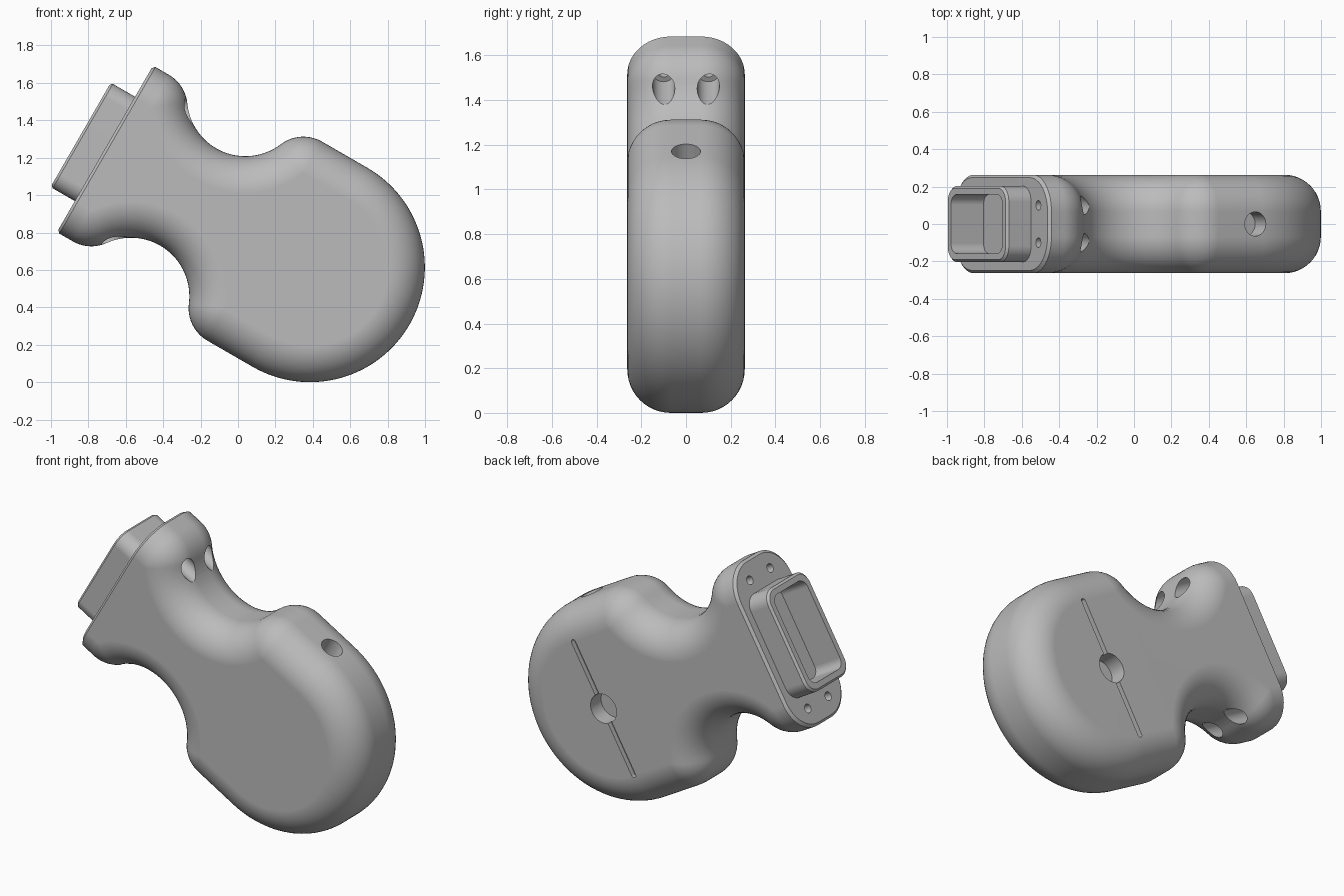
import bpy, bmesh
from math import sin, cos, pi, sqrt, atan2, radians
from mathutils import Matrix, Vector

old = bpy.data.objects.get("Cube")
if old:
    bpy.data.objects.remove(old, do_unlink=True)

# Tilted frame: local x runs out of the mounting face, local y along it, local z is world +y
TILT = radians(30)
FRAME = Matrix(((-cos(TILT), sin(TILT), 0, 0.385),
                (0, 0, 1, 0),
                (sin(TILT), cos(TILT), 0, 0.614),
                (0, 0, 0, 1)))

grey = bpy.data.materials.new("grey_plastic")
grey.use_nodes = True
colour = (0.5, 0.5, 0.5, 1)
grey.diffuse_color = colour
grey.node_tree.nodes["Principled BSDF"].inputs["Base Color"].default_value = colour


def make_object(name, bm):
    bmesh.ops.recalc_face_normals(bm, faces=bm.faces[:])
    bm.transform(FRAME)
    mesh = bpy.data.meshes.new(name)
    bm.to_mesh(mesh)
    bm.free()
    mesh.materials.append(grey)
    obj = bpy.data.objects.new(name, mesh)
    bpy.context.collection.objects.link(obj)
    return obj


def arc(cx, cy, r, a0, a1, n):
    return [(cx + r * cos(a0 + (a1 - a0) * i / n), cy + r * sin(a0 + (a1 - a0) * i / n))
            for i in range(n + 1)]


def skin(bm, rings):
    loops = [[bm.verts.new(p) for p in ring] for ring in rings]
    n = len(loops[0])
    for a, b in zip(loops, loops[1:]):
        for i in range(n):
            bm.faces.new((a[i], a[(i + 1) % n], b[(i + 1) % n], b[i]))
    return loops


def prism(name, axis, centre, half, radius, h0, h1, chamfer=0, turn=0, n=8):
    """Rounded rectangle extruded along one local axis, with an optional end chamfer."""
    def ring(h, inset):
        r = radius - inset
        pts = []
        for k, (sx, sy) in enumerate(((1, 1), (-1, 1), (-1, -1), (1, -1))):
            pts += arc(centre[0] + sx * (half[0] - radius), centre[1] + sy * (half[1] - radius),
                       r, k * pi / 2, (k + 1) * pi / 2, n)
        out = []
        for u, w in pts:
            out.append(((h, u, w), (w, h, u), (u, w, h))[axis])
        return out
    rings = [ring(h0, 0), ring(h1 - chamfer, 0)]
    if chamfer:
        rings.append(ring(h1, chamfer))
    bm = bmesh.new()
    loops = skin(bm, rings)
    bm.faces.new(loops[0])
    bm.faces.new(loops[-1])
    bmesh.ops.remove_doubles(bm, verts=bm.verts[:], dist=1e-5)
    bm.transform(Matrix.Rotation(turn, 4, 'Z'))
    return make_object(name, bm)


def drill(name, axis, centre, r, h0, h1):
    return prism(name, axis, centre, (r, r), r, h0, h1)


# Body outline made of tangent arcs, inset by d
BULB, FLANGE, FACE, ROUND = 0.614, 0.514, 1.266, 0.2
FILLET, HALF_WIDTH, LIP = 0.195, 0.263, 0.015
NECK_S, NECK_T, NECK_R = 0.752, 0.612, 0.312


def outline(d):
    reach = NECK_R + ROUND
    dt1 = NECK_T - (BULB - ROUND)
    dt2 = NECK_T - (FLANGE - ROUND)
    ds1, ds2 = sqrt(reach ** 2 - dt1 ** 2), sqrt(reach ** 2 - dt2 ** 2)
    a1, a2 = atan2(dt1, ds1), atan2(dt2, ds2)
    pts = arc(0, 0, BULB - d, pi, pi / 2, 32)
    pts += arc(NECK_S - ds1, BULB - ROUND, ROUND - d, pi / 2, a1, 10)
    pts += arc(NECK_S, NECK_T, NECK_R + d, pi + a1, 2 * pi - a2, 28)[1:-1]
    pts += arc(NECK_S + ds2, FLANGE - ROUND, ROUND - d, pi - a2, pi / 2, 10)
    pts += [(FACE - LIP, FLANGE - d), (FACE, FLANGE - d)]
    return pts


def body_ring(d, y):
    top = outline(d)
    ring = [(s, t, y) for s, t in top]
    s, t, _ = ring[-1]
    ring[-1] = (s, t * (1 - LIP / FLANGE), y * (1 - LIP / HALF_WIDTH))
    return ring + [(s, -t, y) for s, t, y in reversed(ring[1:])]


STEPS = 12
levels = []
for i in range(STEPS + 1):
    a = pi / 2 * i / STEPS
    levels.append((FILLET * (1 - cos(a)), HALF_WIDTH - FILLET + FILLET * sin(a)))
levels = [(d, -y) for d, y in reversed(levels)] + levels

bm = bmesh.new()
loops = skin(bm, [body_ring(d, y) for d, y in levels])
end = len(outline(0)) - 1
for loop in (loops[0], loops[-1]):
    bm.faces.new(loop[:end] + loop[end + 2:])
    bm.faces.new(loop[end - 1:end + 3])
body = make_object("handle_body", bm)

# Hollow plug standing on the mounting face
plug = prism("mounting_plug", 0, (0, 0), (0.322, 0.203), 0.085, FACE, 1.416, chamfer=0.013)

# Cutters
pocket = prism("pocket_cutter", 0, (0, 0), (0.275, 0.157), 0.055, 1.215, 1.5)
cutters = [pocket]
for t in (-0.4, 0.4):
    for y in (-0.1, 0.1):
        cutters.append(drill("counterbore_cutter", 0, (t, y), 0.05, 0.8, 1.13))
        cutters.append(drill("screw_hole_cutter", 0, (t, y), 0.026, 1.1, 1.3))
cutters.append(drill("top_hole_cutter", 1, (0, 0.05), 0.065, 0.5, 0.7))
cutters.append(drill("back_hole_cutter", 2, (0, 0), 0.09, 0.16, 0.3))
for k in range(6):
    turn = pi + radians(36 * k - 90)
    cutters.append(prism("slot_cutter", 2, (0.24, 0), (0.19, 0.015), 0.0149,
                         HALF_WIDTH - 0.03, 0.3, turn=turn, n=4))


def cut(obj, tool):
    bpy.context.view_layer.objects.active = obj
    mod = obj.modifiers.new("cut", 'BOOLEAN')
    mod.operation, mod.solver, mod.object = 'DIFFERENCE', 'EXACT', tool
    bpy.ops.object.modifier_apply(modifier=mod.name)


cut(plug, pocket)
for tool in cutters:
    cut(body, tool)
for tool in cutters:
    bpy.data.objects.remove(tool, do_unlink=True)

# Smooth shading with crisp edges
for obj in (body, plug):
    bpy.ops.object.select_all(action='DESELECT')
    obj.select_set(True)
    bpy.context.view_layer.objects.active = obj
    bpy.ops.object.shade_smooth_by_angle(angle=radians(30))
    mod = obj.modifiers.new("even_normals", 'WEIGHTED_NORMAL')
    mod.keep_sharp = True
